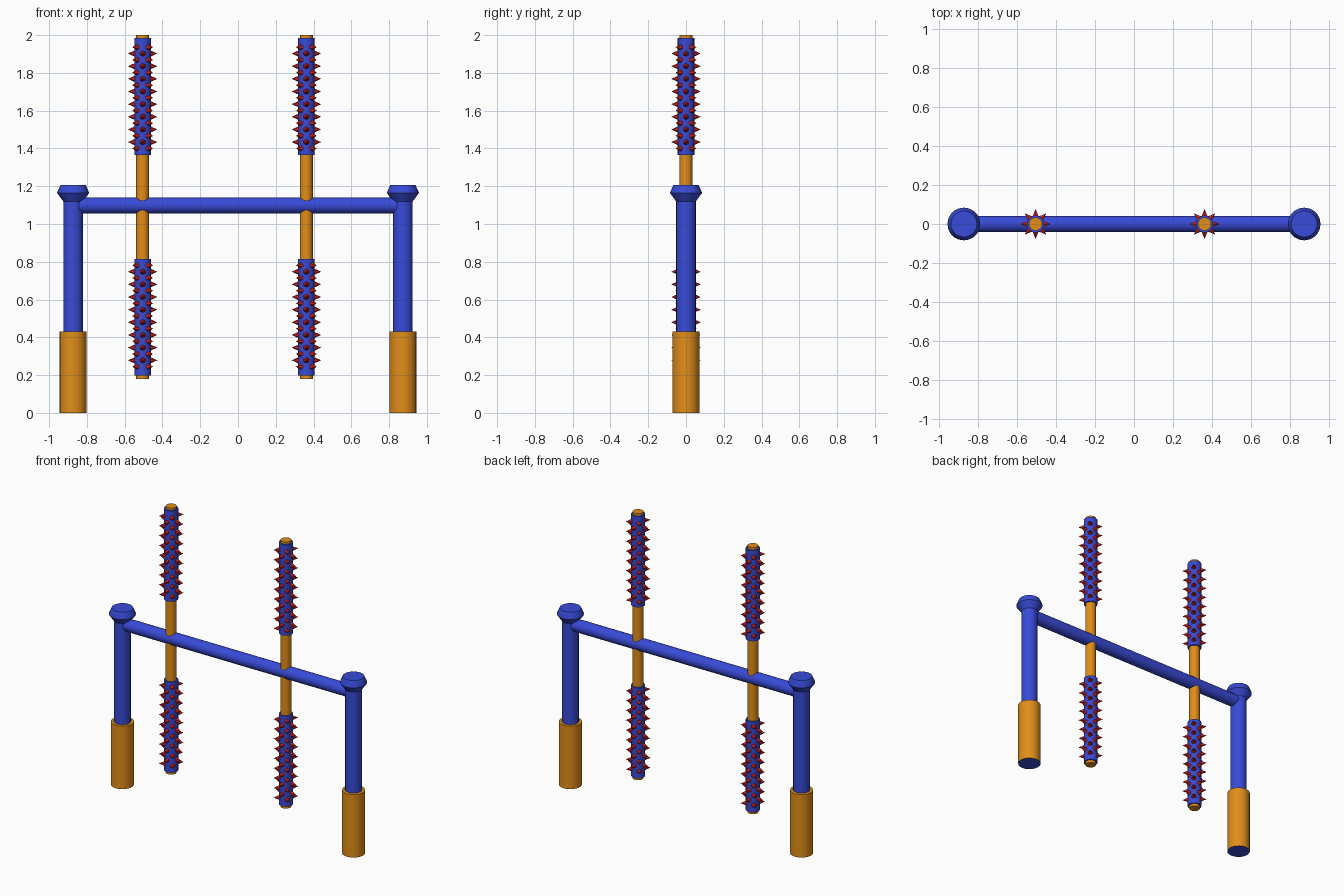
import bpy, bmesh, math
from mathutils import Matrix, Vector

if "Cube" in bpy.data.objects:
    bpy.data.objects.remove(bpy.data.objects["Cube"])


def material(name, rgb):
    m = bpy.data.materials.new(name)
    m.diffuse_color = (*rgb, 1)
    m.use_nodes = True
    m.node_tree.nodes["Principled BSDF"].inputs["Base Color"].default_value = m.diffuse_color
    return m


BLUE = material("blue", (0.04, 0.07, 0.68))
ORANGE = material("orange", (0.75, 0.27, 0.01))
RED = material("red", (0.65, 0.02, 0.02))


def finish(name, bm, mats, smooth=True):
    bmesh.ops.recalc_face_normals(bm, faces=bm.faces)
    mesh = bpy.data.meshes.new(name)
    bm.to_mesh(mesh)
    bm.free()
    for m in mats:
        mesh.materials.append(m)
    ob = bpy.data.objects.new(name, mesh)
    bpy.context.collection.objects.link(ob)
    if smooth:
        bpy.ops.object.select_all(action='DESELECT')
        ob.select_set(True)
        bpy.context.view_layer.objects.active = ob
        bpy.ops.object.shade_smooth_by_angle(angle=math.radians(30))
    return ob


def turned(name, profile, mat, x=0, sides=20, base_mat=None):
    """Closed solid turned around z from (radius, z) pairs, bottom to top."""
    bm = bmesh.new()
    rings = [[bm.verts.new((x + r * math.cos(2 * math.pi * i / sides),
                            r * math.sin(2 * math.pi * i / sides), z))
              for i in range(sides)] for r, z in profile]
    for a, b in zip(rings, rings[1:]):
        for i in range(sides):
            j = (i + 1) % sides
            bm.faces.new((a[i], a[j], b[j], b[i]))
    base = bm.faces.new(rings[0][::-1])
    bm.faces.new(rings[-1])
    if base_mat:
        base.material_index = 1
    return finish(name, bm, [mat] + ([base_mat] if base_mat else []))


def spikes(name, x, z_mid):
    """Staggered rings of four spikes each, pointing outwards."""
    bm = bmesh.new()
    step = 0.067
    inner, tip = 0.038, 0.078
    for row in range(17):
        z = z_mid + (row - 8) * step / 2
        for k in range(4):
            ang = k * math.pi / 2 + (0 if row % 2 else math.pi / 4)
            out = Vector((math.cos(ang), math.sin(ang), 0))
            rot = out.to_track_quat('Z', 'Y').to_matrix().to_4x4()
            place = Matrix.Translation(Vector((x, 0, z)) + out * (inner + tip) / 2)
            bmesh.ops.create_cone(bm, cap_ends=True, segments=6, radius1=0.018,
                                  radius2=0, depth=tip - inner, matrix=place @ rot)
    return finish(name, bm, [RED], smooth=False)


# End posts with padded feet and flared caps
for side, x in (("left", -0.873), ("right", 0.873)):
    turned(side + "_foot", [(0.072, 0), (0.072, 0.43)], ORANGE, x, base_mat=BLUE)
    turned(side + "_post", [(0.052, 0.40), (0.052, 1.12), (0.084, 1.163),
                            (0.084, 1.168), (0.067, 1.206)], BLUE, x)

# Horizontal crossbar
bar = turned("crossbar", [(0.042, -0.873), (0.042, 0.873)], BLUE)
bar.rotation_euler = (0, math.pi / 2, 0)
bar.location.z = 1.098

# Two hanging poles, each with an upper and a lower spiked sleeve
for side, x in (("left", -0.505), ("right", 0.362)):
    turned(side + "_pole", [(0.034, 0.18), (0.034, 2.0)], ORANGE, x)
    for level, z0, z1, zs in (("upper", 1.365, 1.985, 1.668),
                              ("lower", 0.197, 0.815, 0.513)):
        turned(f"{side}_{level}_sleeve", [(0.044, z0), (0.044, z1)], BLUE, x)
        spikes(f"{side}_{level}_spikes", x, zs)
